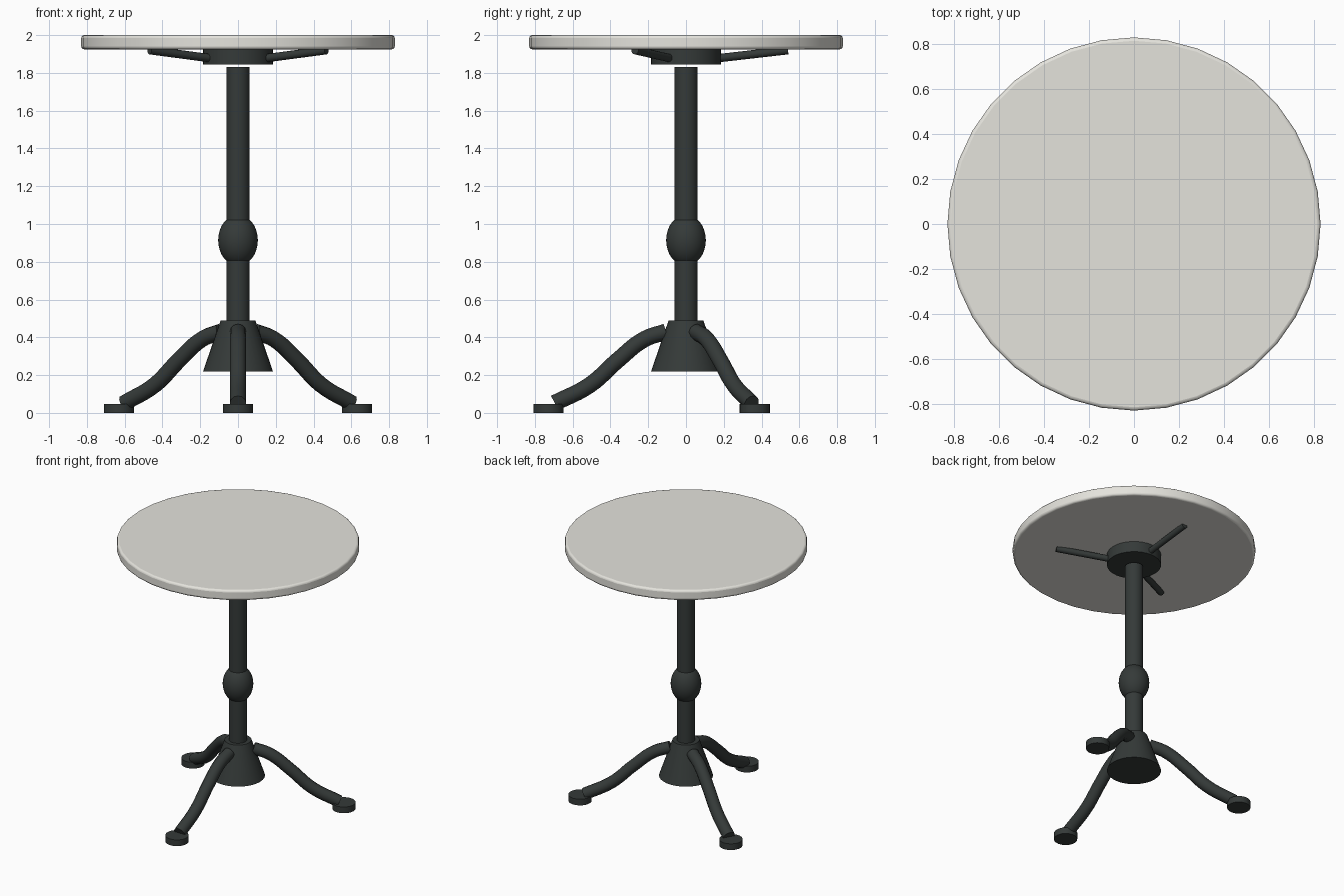
import bpy, math
from mathutils import Vector

if "Cube" in bpy.data.objects:
    bpy.data.objects.remove(bpy.data.objects["Cube"])


def material(name, color):
    m = bpy.data.materials.new(name)
    m.diffuse_color = (*color, 1)
    m.use_nodes = True
    m.node_tree.nodes["Principled BSDF"].inputs["Base Color"].default_value = m.diffuse_color
    return m


IRON = material("dark_iron", (0.035, 0.042, 0.04))
STONE = material("pale_stone", (0.78, 0.77, 0.72))


def finish(obj, name, mat):
    obj.name = name
    obj.data.materials.clear()
    obj.data.materials.append(mat)
    bpy.ops.object.shade_smooth_by_angle(angle=math.radians(35))
    return obj


def cone(name, r1, r2, z1, z2, sides=32, mat=IRON, xy=(0, 0)):
    bpy.ops.mesh.primitive_cone_add(vertices=sides, radius1=r1, radius2=r2,
                                    depth=z2 - z1, location=(*xy, (z1 + z2) / 2))
    return finish(bpy.context.object, name, mat)


def tube(name, path, radius, angle):
    """Round bar following (distance, height) points, turned to a compass angle."""
    c = bpy.data.curves.new(name, 'CURVE')
    c.dimensions = '3D'
    c.bevel_depth, c.bevel_resolution = radius, 4
    c.use_fill_caps = True
    c.resolution_u = 6
    s = c.splines.new('BEZIER')
    s.bezier_points.add(len(path) - 1)
    for p, (d, z) in zip(s.bezier_points, path):
        p.co = Vector((d * math.cos(angle), d * math.sin(angle), z))
        p.handle_left_type = p.handle_right_type = 'AUTO'
    o = bpy.data.objects.new(name, c)
    bpy.context.collection.objects.link(o)
    bpy.ops.object.select_all(action='DESELECT')
    o.select_set(True)
    bpy.context.view_layer.objects.active = o
    bpy.ops.object.convert(target='MESH')
    return finish(bpy.context.object, name, IRON)


# Table top with softened rim
top = cone("table_top", 0.83, 0.83, 1.925, 2.0, 36, STONE)
bev = top.modifiers.new("rim", 'BEVEL')
bev.width, bev.segments = 0.015, 3
bev.limit_method, bev.angle_limit = 'ANGLE', math.radians(40)

# Mounting hub, column and flared base
cone("top_hub", 0.185, 0.185, 1.845, 1.925)
cone("column", 0.062, 0.062, 0.40, 1.83)
cone("flared_base", 0.185, 0.092, 0.22, 0.49)

# Oval knob on the column
bpy.ops.mesh.primitive_uv_sphere_add(segments=32, ring_count=16, location=(0, 0, 0.914))
bpy.context.object.scale = (0.105, 0.105, 0.135)
finish(bpy.context.object, "column_knob", IRON)

# Support arms, curved legs and round feet, three of each
LEG = [(0.105, 0.43), (0.22, 0.39), (0.36, 0.28), (0.51, 0.147), (0.695, 0.052)]
for i in range(3):
    tube(f"support_arm_{i + 1}", [(0.12, 1.872), (0.54, 1.92)], 0.022,
         math.radians(90 + 120 * i))
    a = math.radians(-90 + 120 * i)
    tube(f"leg_{i + 1}", LEG, 0.043, a)
    cone(f"foot_{i + 1}", 0.08, 0.08, 0, 0.047, 24,
         xy=(0.728 * math.cos(a), 0.728 * math.sin(a)))
